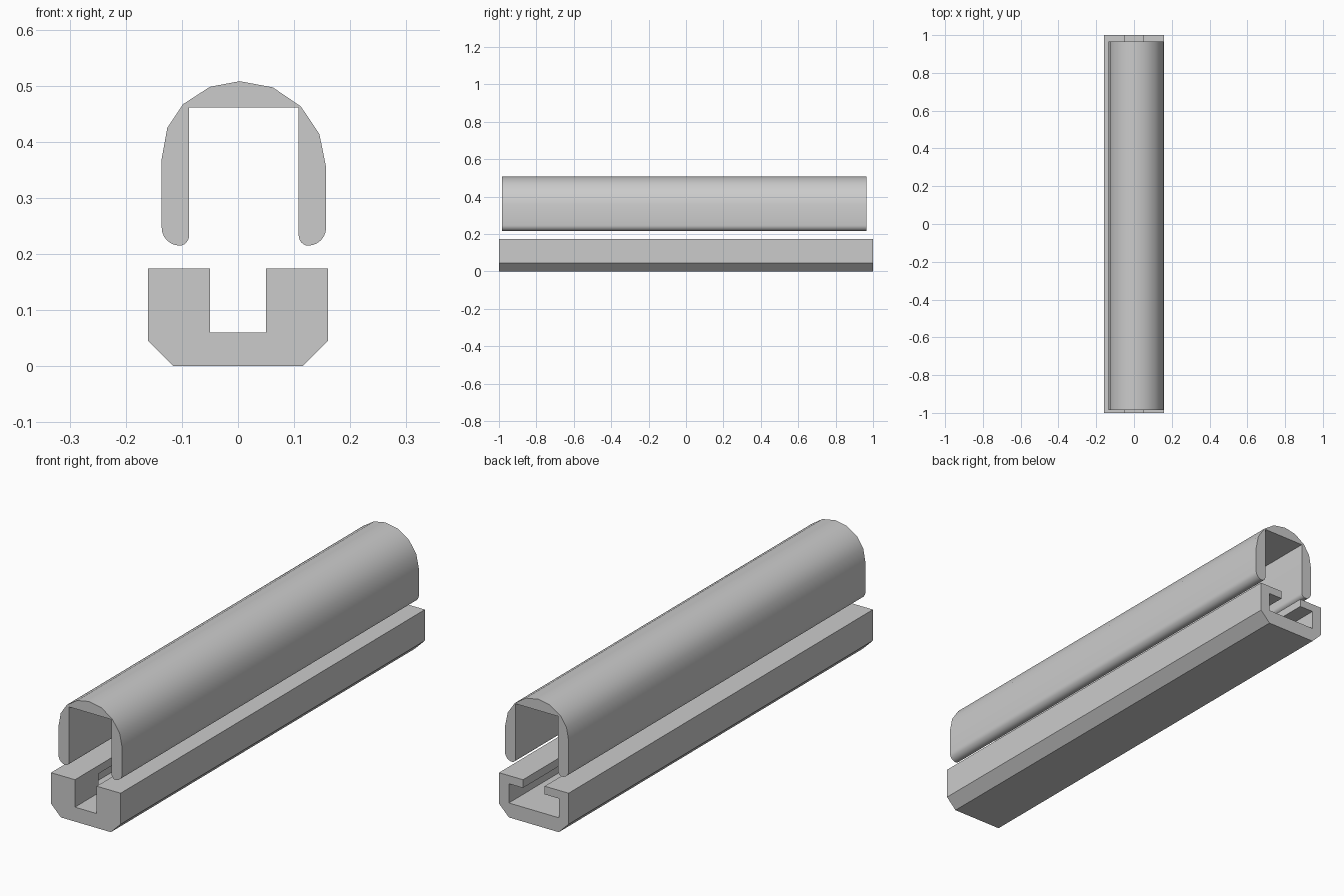
import bpy, bmesh, math

if "Cube" in bpy.data.objects:
    bpy.data.objects.remove(bpy.data.objects["Cube"], do_unlink=True)

grey = bpy.data.materials.new("light_grey")
grey.use_nodes = True
grey.diffuse_color = (0.6, 0.6, 0.6, 1)
grey.node_tree.nodes["Principled BSDF"].inputs["Base Color"].default_value = (0.6, 0.6, 0.6, 1)


def extrude_profile(name, profile, y0, y1):
    """Prism along y from a closed (x, z) profile."""
    bm = bmesh.new()
    face = bm.faces.new([bm.verts.new((x, y0, z)) for x, z in profile])
    new = bmesh.ops.extrude_face_region(bm, geom=[face], use_keep_orig=True)["geom"]
    for v in new:
        if isinstance(v, bmesh.types.BMVert):
            v.co.y = y1
    bmesh.ops.recalc_face_normals(bm, faces=bm.faces)
    mesh = bpy.data.meshes.new(name)
    bm.to_mesh(mesh)
    bm.free()
    mesh.materials.append(grey)
    obj = bpy.data.objects.new(name, mesh)
    bpy.context.collection.objects.link(obj)
    return obj


def mirrored(half):
    """Close a right-hand half profile by reflecting it in x."""
    return half + [(-x, z) for x, z in reversed(half)]


def arc(cx, cz, rx, rz, a0, a1, steps=6):
    angles = [math.radians(a0 + (a1 - a0) * i / steps) for i in range(steps + 1)]
    return [(cx + rx * math.cos(a), cz + rz * math.sin(a)) for a in angles]


def activate(obj):
    bpy.ops.object.select_all(action="DESELECT")
    obj.select_set(True)
    bpy.context.view_layer.objects.active = obj


# Base rail: chamfered channel, widened inside to a T-slot behind the front end
rail = extrude_profile("base_rail", mirrored(
    [(0.115, 0), (0.16, 0.045), (0.16, 0.174), (0.05, 0.174), (0.05, 0.06)]), -1, 1)
cutter = extrude_profile("slot_cutter", mirrored([(0.115, 0.06), (0.115, 0.14)]), -0.845, 1.1)
cutter.hide_render = True
cut = rail.modifiers.new("t_slot", "BOOLEAN")
cut.operation = "DIFFERENCE"
cut.solver = "EXACT"
cut.object = cutter
activate(rail)
bpy.ops.object.modifier_apply(modifier=cut.name)
bpy.data.objects.remove(cutter, do_unlink=True)

# Domed cover: faceted arch on two legs with rounded feet
dome = [(0.157, 0.355), (0.145, 0.414), (0.112, 0.463), (0.062, 0.497), (0.003, 0.508),
        (-0.05, 0.498), (-0.098, 0.467), (-0.126, 0.425), (-0.136, 0.37)]
left_foot = arc(0.125, 0.234, 0.017, 0.019, 180, 270) + arc(0.125, 0.247, 0.032, 0.032, 270, 360)
middle = 0.0105
right_foot = [(2 * middle - x, z) for x, z in reversed(left_foot)]
# drop the repeated point at the bottom of each foot
profile = []
for p in left_foot + dome + right_foot + [(-0.087, 0.461), (0.108, 0.461)]:
    if not profile or math.dist(p, profile[-1]) > 0.0005:
        profile.append(p)
cover = extrude_profile("domed_cover", profile, -0.985, 0.965)
activate(cover)
bpy.ops.object.shade_smooth_by_angle(angle=math.radians(40))
